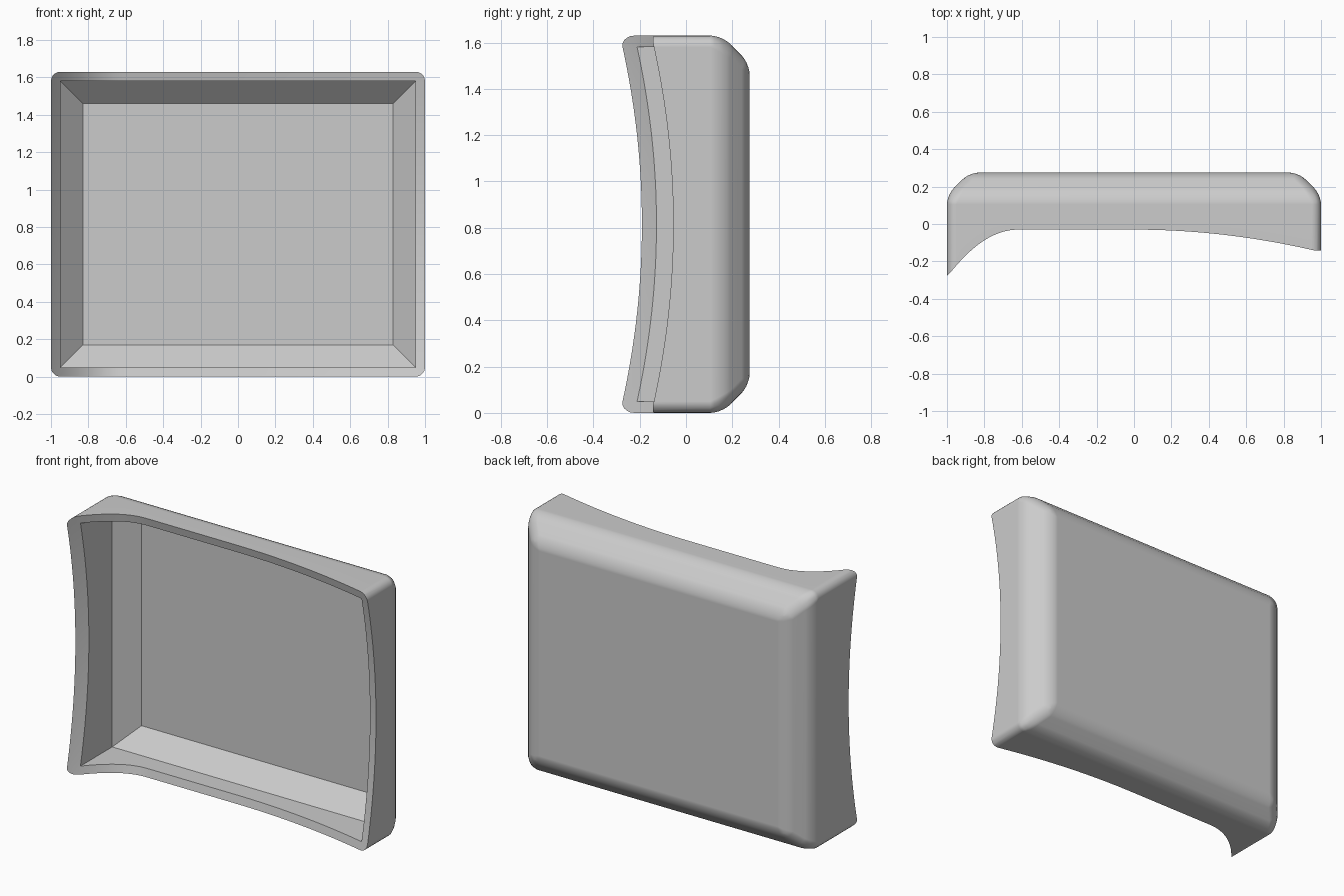
import bpy, bmesh

HEIGHT = 1.63
MID = HEIGHT / 2

cube = bpy.data.objects.get("Cube")
if cube:
    bpy.data.objects.remove(cube, do_unlink=True)


def add_object(name, bm):
    bmesh.ops.recalc_face_normals(bm, faces=bm.faces)
    mesh = bpy.data.meshes.new(name)
    bm.to_mesh(mesh)
    bm.free()
    obj = bpy.data.objects.new(name, mesh)
    bpy.context.collection.objects.link(obj)
    return obj


def chamfered_tray(half_x, half_z, front, shoulder, back, inset):
    """Box along y whose back end tapers inwards."""
    bm = bmesh.new()
    rings = []
    for y, d in ((front, 0), (shoulder, 0), (back, inset)):
        a, b = half_x - d, half_z - d
        rings.append([bm.verts.new((sx * a, y, MID + sz * b))
                      for sx, sz in ((-1, -1), (1, -1), (1, 1), (-1, 1))])
    for r, s in zip(rings, rings[1:]):
        for i in range(4):
            j = (i + 1) % 4
            bm.faces.new((r[i], r[j], s[j], s[i]))
    bm.faces.new(rings[0])
    bm.faces.new(rings[-1])
    return bm


def front_depth(x, z):
    """Depth of the saddle-shaped front rim."""
    y = -0.03
    if x < -0.62:
        y -= 0.255 * ((x + 0.62) / 0.38) ** 2
    elif x > 0:
        y -= 0.12 * x * x
    return y + 0.095 * (1 - ((z - MID) / MID) ** 2)


# Outer shell with rounded chamfers
bm = chamfered_tray(1, MID, -0.6, 0.155, 0.275, 0.12)
edges = [e for e in bm.edges if not all(v.co.y < -0.5 for v in e.verts)]
bmesh.ops.bevel(bm, geom=edges, offset=0.05, offset_type='OFFSET',
                segments=5, profile=0.5, affect='EDGES', clamp_overlap=True)
shell = add_object("tray_shell", bm)

# Inner pocket cutter
pocket = add_object("pocket_cutter",
                    chamfered_tray(0.95, MID - 0.05, -0.7, 0.105, 0.225, 0.12))

# Curved front cutter
bm = bmesh.new()
bmesh.ops.create_grid(bm, x_segments=72, y_segments=36, size=1)
for v in bm.verts:
    x, z = v.co.x * 1.04, MID + v.co.y * (MID + 0.04)
    v.co = (x, front_depth(x, z), z)
ext = bmesh.ops.extrude_face_region(bm, geom=bm.faces[:], use_keep_orig=True)
for v in ext["geom"]:
    if isinstance(v, bmesh.types.BMVert):
        v.co.y = -0.9
trim = add_object("front_cutter", bm)

# Cut the shell, then discard the cutters
bpy.context.view_layer.objects.active = shell
shell.select_set(True)
for cutter in (pocket, trim):
    cutter.hide_render = True
    mod = shell.modifiers.new("cut", 'BOOLEAN')
    mod.operation = 'DIFFERENCE'
    mod.solver = 'EXACT'
    mod.object = cutter
    bpy.ops.object.modifier_apply(modifier=mod.name)
    bpy.data.objects.remove(cutter, do_unlink=True)

# Smooth shading with crisp rim and pocket edges
bpy.ops.object.select_all(action='DESELECT')
shell.select_set(True)
bpy.ops.object.shade_smooth_by_angle(angle=0.5)
weighted = shell.modifiers.new("weighted_normals", 'WEIGHTED_NORMAL')
weighted.keep_sharp = True

# Plain grey material
grey = bpy.data.materials.new("light_grey")
grey.use_nodes = True
colour = (0.6, 0.6, 0.6, 1)
grey.diffuse_color = colour
grey.node_tree.nodes["Principled BSDF"].inputs["Base Color"].default_value = colour
shell.data.materials.clear()
shell.data.materials.append(grey)
for p in shell.data.polygons:
    p.material_index = 0
